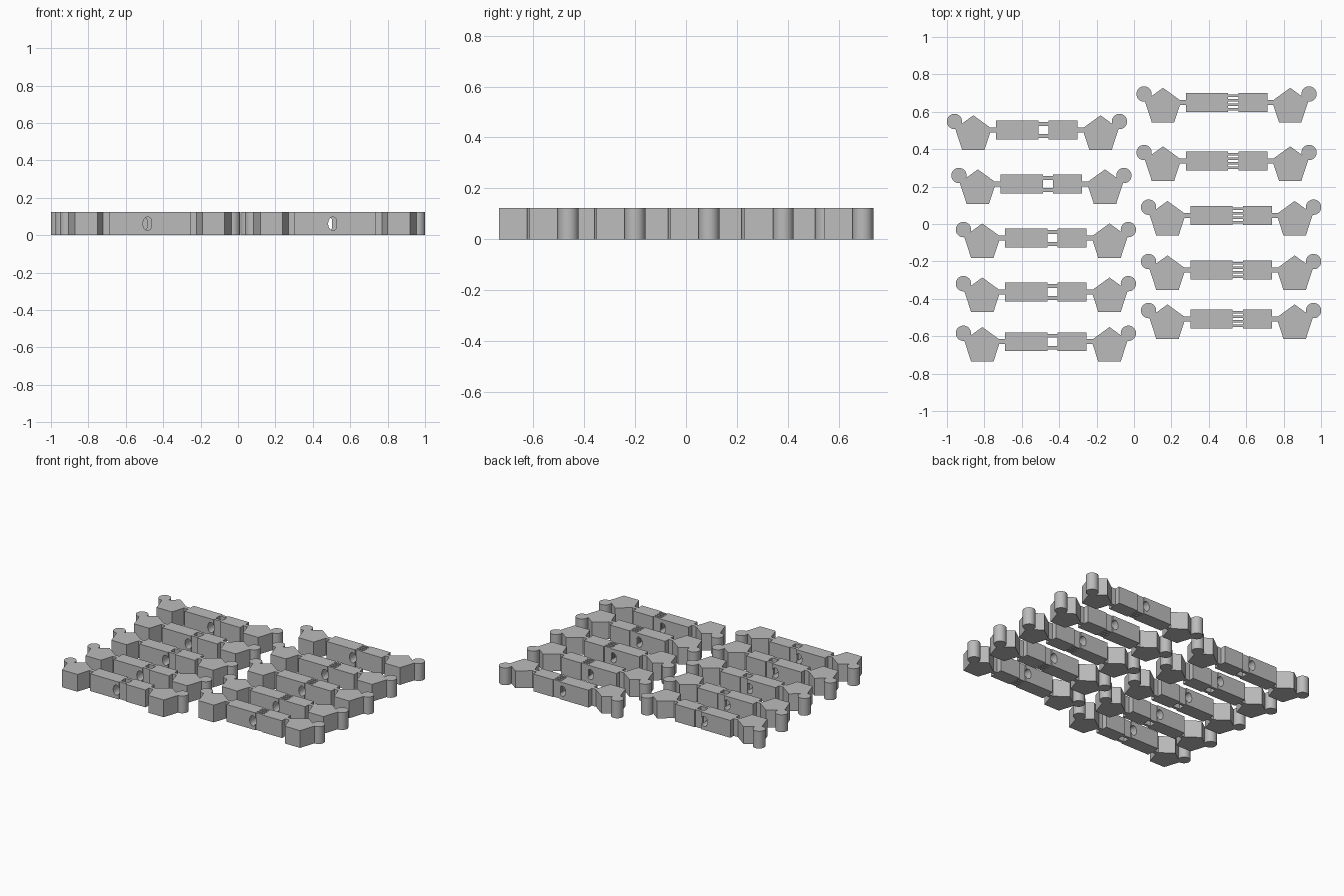
import bpy
import bmesh
from math import sin, cos, pi, acos, radians
from mathutils import Vector

cube = bpy.data.objects.get("Cube")
if cube:
    bpy.data.objects.remove(cube, do_unlink=True)

HEIGHT = 0.123
BAR_HALF = 0.05          # half depth of the bar
BAR_END = 0.218          # outer end of the bar
GAP = (0.008, 0.063)     # slot between the two bar halves

grey = bpy.data.materials.new("plain_grey")
grey.use_nodes = True
grey.diffuse_color = (0.5, 0.5, 0.5, 1)
grey.node_tree.nodes["Principled BSDF"].inputs["Base Color"].default_value = (0.5, 0.5, 0.5, 1)


def prism(name, base, push):
    """Extrude a flat outline along a vector into a closed solid."""
    bm = bmesh.new()
    face = bm.faces.new([bm.verts.new(p) for p in base])
    moved = bmesh.ops.extrude_face_region(bm, geom=[face])["geom"]
    bmesh.ops.translate(bm, vec=Vector(push), verts=[v for v in moved if isinstance(v, bmesh.types.BMVert)])
    bmesh.ops.recalc_face_normals(bm, faces=bm.faces)
    mesh = bpy.data.meshes.new(name)
    bm.to_mesh(mesh)
    bm.free()
    mesh.materials.append(grey)
    mesh.shade_smooth()
    mesh.set_sharp_from_angle(angle=radians(30))
    return mesh


def upright(name, outline):
    return prism(name, [(x, y, 0) for x, y in outline], (0, 0, HEIGHT))


def box(name, x0, x1, y0, y1):
    return upright(name, [(x0, y0), (x1, y0), (x1, y1), (x0, y1)])


def ring(cx, cy, r, sides):
    """Regular polygon with one corner toward +y."""
    return [(cx - r * sin(2 * pi * i / sides), cy + r * cos(2 * pi * i / sides)) for i in range(sides)]


# Long bar half: side profile with an oval cross hole that breaks its inner end
hole_x, hole_w, hole_h = GAP[0] - 0.02, 0.025, 0.036
start = acos((GAP[0] - hole_x) / hole_w)
arc = [start + (2 * pi - 2 * start) * i / 20 for i in range(21)]
profile = [(-BAR_END, 0), (-BAR_END, HEIGHT), (GAP[0], HEIGHT)]
profile += [(hole_x + hole_w * cos(t), HEIGHT / 2 + hole_h * sin(t)) for t in arc]
profile += [(GAP[0], 0)]
parts = [
    prism("long_bar", [(x, -BAR_HALF, z) for x, z in profile], (0, 2 * BAR_HALF, 0)),
    box("short_bar", GAP[1], BAR_END, -BAR_HALF, BAR_HALF),
]

# Mirrored ends: pentagon head, round knob and thin neck
for side, s in (("right", -1), ("left", 1)):
    parts.append(upright(side + "_head", ring(s * 0.34, -0.024, 0.102, 5)))
    parts.append(upright(side + "_knob", ring(s * 0.441, 0.045, 0.041, 32)))
    parts.append(box(side + "_neck", *sorted((s * BAR_END, s * 0.265)), -0.013, 0.013))


def links(count, width, span):
    """Evenly spaced links across the slot."""
    step = (span - width) / (count - 1)
    lows = [-span / 2 + i * step for i in range(count)]
    return [box("slot_link", *GAP, y, y + width) for y in lows]


two_links = links(2, 0.02, 0.084)
four_links = links(4, 0.014, 0.086)

# Two columns of pieces
left_column = [(0.495, 0.65), (0.495, 0.337), (0.519, 0.045), (0.519, -0.246), (0.519, -0.508)]
right_column = [(-0.519, 0.503), (-0.495, 0.214), (-0.471, -0.075), (-0.471, -0.364), (-0.471, -0.629)]
for column, spots, extra in (("left", left_column, four_links), ("right", right_column, two_links)):
    for n, (x, y) in enumerate(spots, 1):
        for mesh in parts + extra:
            ob = bpy.data.objects.new(f"{column}_piece_{n}_{mesh.name}", mesh)
            ob.location = (x, y, 0)
            bpy.context.collection.objects.link(ob)
